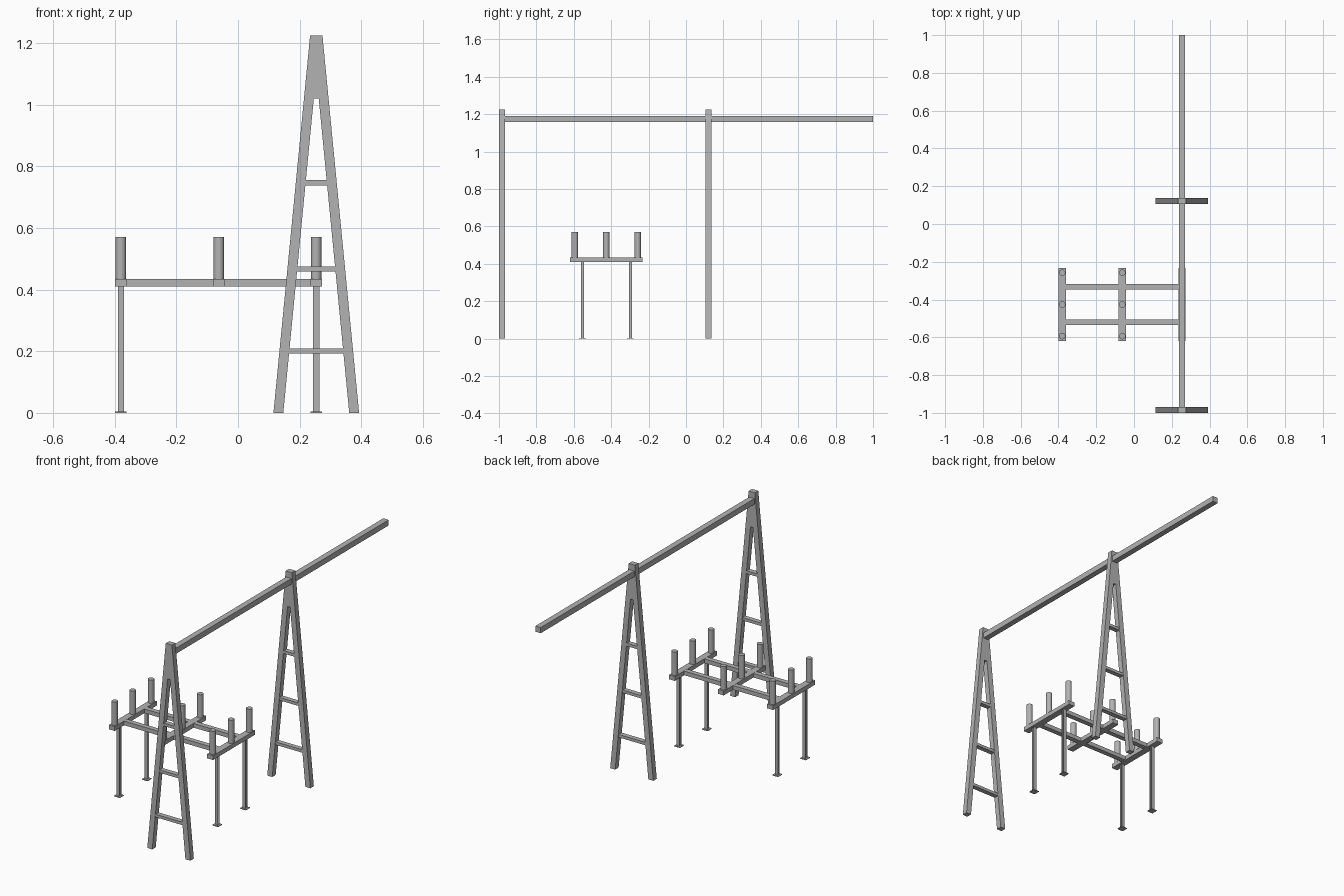
import bpy
import bmesh
from mathutils import Matrix, Vector

cube = bpy.data.objects.get("Cube")
if cube:
    bpy.data.objects.remove(cube, do_unlink=True)

steel = bpy.data.materials.new("steel_grey")
steel.use_nodes = True
GREY = (0.45, 0.45, 0.45, 1)
steel.diffuse_color = GREY
steel.node_tree.nodes["Principled BSDF"].inputs["Base Color"].default_value = GREY


def finish(name, bm):
    bmesh.ops.recalc_face_normals(bm, faces=bm.faces[:])
    mesh = bpy.data.meshes.new(name)
    bm.to_mesh(mesh)
    bm.free()
    mesh.materials.append(steel)
    obj = bpy.data.objects.new(name, mesh)
    bpy.context.collection.objects.link(obj)
    return obj


def add_box(bm, centre, size):
    bmesh.ops.create_cube(bm, size=1, matrix=Matrix.Translation(centre) @ Matrix.Diagonal((*size, 1)))


def box(name, centre, size):
    bm = bmesh.new()
    add_box(bm, centre, size)
    return finish(name, bm)


def prism(name, outline, push):
    bm = bmesh.new()
    face = bm.faces.new([bm.verts.new(p) for p in outline])
    out = bmesh.ops.extrude_face_region(bm, geom=[face])
    moved = [v for v in out["geom"] if isinstance(v, bmesh.types.BMVert)]
    bmesh.ops.translate(bm, verts=moved, vec=Vector(push))
    return finish(name, bm)


# A-frames: solid head, splayed legs and three rungs
BEAM_X = 0.254
DEPTH = 0.032
half = [(0.02, 1.225), (0.139, 0), (0.107, 0), (0.008, 1.02)]
profile = half + [(-x, z) for x, z in reversed(half)]
for label, y in (("front", -0.984), ("rear", 0.121)):
    prism(label + "_a_frame", [(BEAM_X + x, y - DEPTH / 2, z) for x, z in profile], (0, DEPTH, 0))
    for i, z in enumerate((0.201, 0.467, 0.747)):
        inner = 0.107 - 0.099 * z / 1.02
        box(f"{label}_rung_{i + 1}", (BEAM_X, y, z), (2 * inner + 0.008, DEPTH - 0.004, 0.017))

# Overhead beam, cantilevered past the rear frame
box("overhead_beam", (BEAM_X, 0.012, 1.174), (0.034, 1.976, 0.033))

# Rack: cross bars with upright pegs
BARS = (-0.38, -0.062, 0.254)
BAR_Z = 0.422
MID_Y = -0.426
for i, x in enumerate(BARS):
    box(f"cross_bar_{i + 1}", (x, MID_Y, BAR_Z), (0.038, 0.388, 0.025))
    for j in (-1, 0, 1):
        bm = bmesh.new()
        bmesh.ops.create_cone(bm, cap_ends=True, segments=24, radius1=0.017, radius2=0.017, depth=0.136,
                              matrix=Matrix.Translation((x, MID_Y + j * 0.168, 0.502)))
        peg = finish(f"peg_{i + 1}_{j + 2}", bm)
        bpy.ops.object.select_all(action="DESELECT")
        peg.select_set(True)
        bpy.context.view_layer.objects.active = peg
        bpy.ops.object.shade_smooth_by_angle()

# Long rails between neighbouring cross bars
for a, b in zip(BARS, BARS[1:]):
    for side in (-1, 1):
        box("long_rail", ((a + b) / 2, MID_Y + side * 0.093, BAR_Z), (b - a - 0.038, 0.029, 0.024))

# H-section legs with base plates
for x in (BARS[0], BARS[-1]):
    for side in (-1, 1):
        y = MID_Y + side * 0.128
        bm = bmesh.new()
        for s in (-1, 1):
            add_box(bm, (x, y + s * 0.0065, 0.207), (0.02, 0.003, 0.406))
        add_box(bm, (x, y, 0.207), (0.004, 0.01, 0.406))
        finish("rack_leg", bm)
        box("base_plate", (x, y, 0.002), (0.037, 0.037, 0.004))
